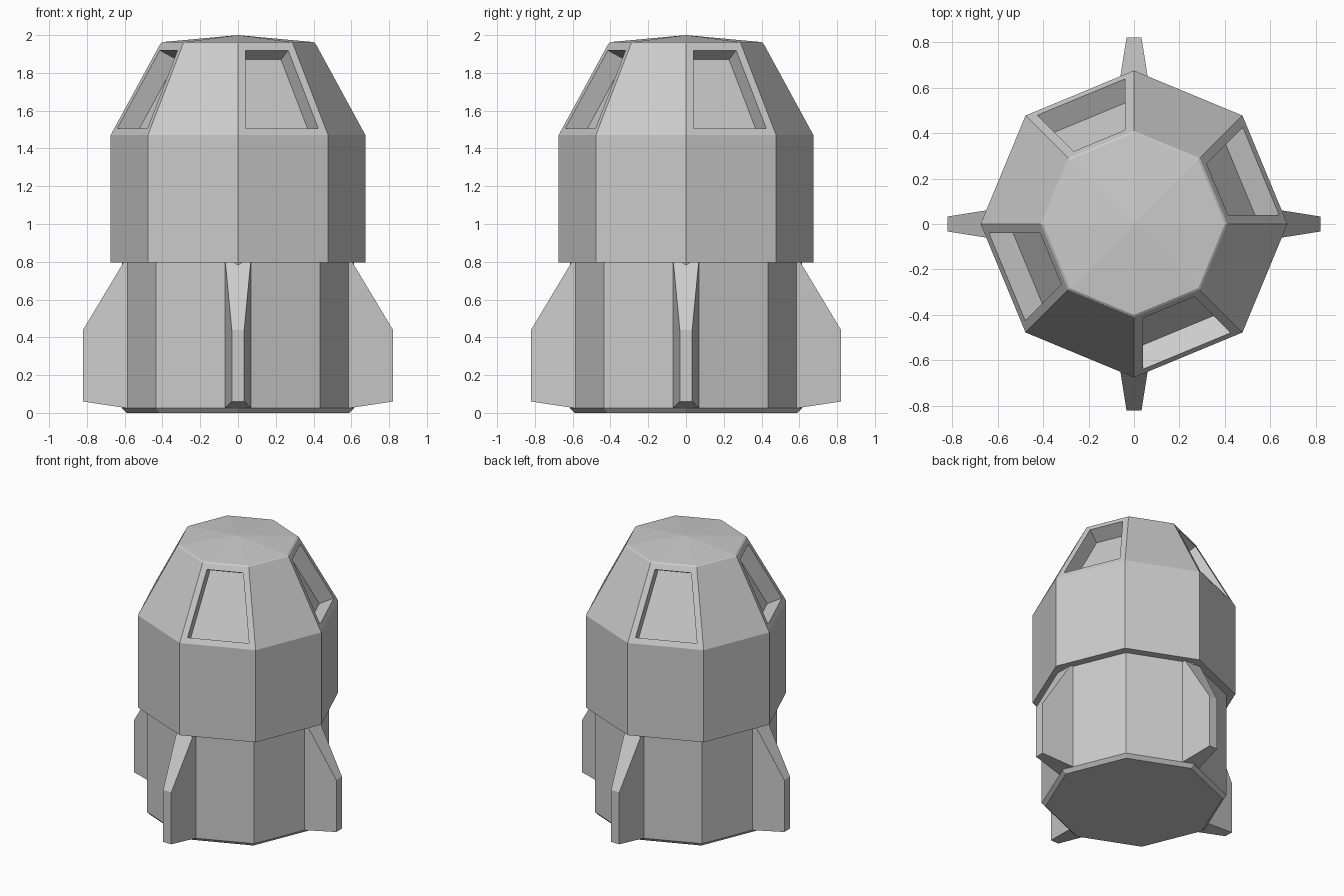
import bpy, bmesh
from math import cos, sin, pi
from mathutils import Matrix, Vector

if "Cube" in bpy.data.objects:
    bpy.data.objects.remove(bpy.data.objects["Cube"])

SIDES = 8


def finish(bm, name):
    bmesh.ops.recalc_face_normals(bm, faces=bm.faces[:])
    mesh = bpy.data.meshes.new(name)
    bm.to_mesh(mesh)
    bm.free()
    obj = bpy.data.objects.new(name, mesh)
    bpy.context.collection.objects.link(obj)
    return obj


# Hull: octagonal lathe profile (radius, z), with the overhang and a shallow cap
profile = [(0.59, 0), (0.615, 0.025), (0.615, 0.795), (0.675, 0.795),
           (0.675, 1.47), (0.41, 1.956), (0.40, 1.963)]
CONE = 4  # profile segment carrying the windows

bm = bmesh.new()
rings = [[bm.verts.new((r * cos(2 * pi * k / SIDES), r * sin(2 * pi * k / SIDES), z))
          for k in range(SIDES)] for r, z in profile]
apex = bm.verts.new((0, 0, 2.0))
bm.faces.new(rings[0][::-1])
windows = []
for j in range(len(rings) - 1):
    for k in range(SIDES):
        n = (k + 1) % SIDES
        face = bm.faces.new((rings[j][k], rings[j][n], rings[j + 1][n], rings[j + 1][k]))
        if j == CONE and k % 2 == 0:
            windows.append(face)
for k in range(SIDES):
    bm.faces.new((rings[-1][k], rings[-1][(k + 1) % SIDES], apex))
bm.normal_update()

# Recessed windows on every other cone face: frame inset, then pushed straight in
bmesh.ops.inset_individual(bm, faces=windows, thickness=0.041, use_even_offset=True)
bm.normal_update()
for face in windows:
    normal = face.normal.copy()
    pane = bmesh.ops.extrude_discrete_faces(bm, faces=[face])["faces"][0]
    bmesh.ops.translate(bm, verts=pane.verts[:], vec=normal * -0.11)
finish(bm, "hull")

# Four tapered fins over the axis corners: (radius, z, half width)
fin_profile = [(0.586, 0.025, 0.07), (0.82, 0.06, 0.033),
               (0.82, 0.44, 0.033), (0.586, 0.83, 0.07)]
for i, name in enumerate(("right_fin", "back_fin", "left_fin", "front_fin")):
    bm = bmesh.new()
    sides = [[bm.verts.new((r, s * w, z)) for r, z, w in fin_profile] for s in (-1, 1)]
    bm.faces.new(sides[0])
    bm.faces.new(sides[1][::-1])
    for a in range(4):
        b = (a + 1) % 4
        bm.faces.new((sides[0][a], sides[1][a], sides[1][b], sides[0][b]))
    bmesh.ops.rotate(bm, verts=bm.verts[:], cent=Vector(),
                     matrix=Matrix.Rotation(i * pi / 2, 3, 'Z'))
    finish(bm, name)
